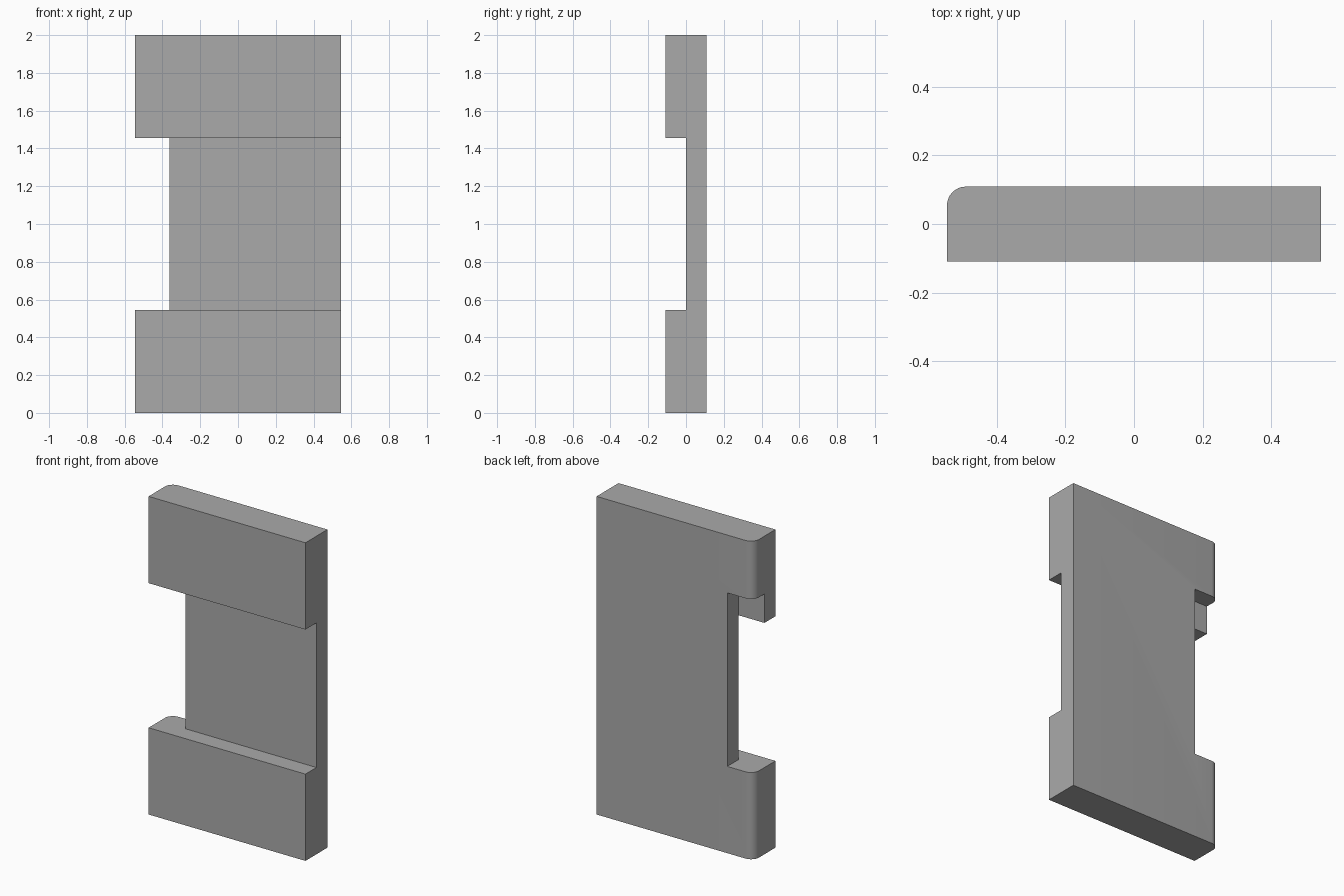
import bpy, bmesh, math
from mathutils import Vector

cube = bpy.data.objects.get("Cube")
if cube:
    bpy.data.objects.remove(cube, do_unlink=True)

U = 2 / 11                      # module: the plate is 11 modules tall
HALF_W, HALF_D, TOP = 3 * U, 0.6 * U, 11 * U
ROUND = 0.055

grey = bpy.data.materials.new("plain_grey")
grey.use_nodes = True
colour = (0.4, 0.4, 0.4, 1)
grey.diffuse_color = colour
grey.node_tree.nodes["Principled BSDF"].inputs["Base Color"].default_value = colour


def box(name, low, high, round_corner=False):
    low, high = Vector(low), Vector(high)
    bm = bmesh.new()
    bmesh.ops.create_cube(bm, size=1)
    for v in bm.verts:
        v.co = (low + high) / 2 + v.co * (high - low)
    if round_corner:            # upright edge at the back right
        edges = [e for e in bm.edges
                 if all(v.co.x < 0 and v.co.y > 0 for v in e.verts)]
        bmesh.ops.bevel(bm, geom=edges, offset=ROUND, segments=8,
                        profile=0.5, affect='EDGES')
    mesh = bpy.data.meshes.new(name)
    bm.to_mesh(mesh)
    bm.free()
    mesh.materials.append(grey)
    obj = bpy.data.objects.new(name, mesh)
    bpy.context.collection.objects.link(obj)
    return obj


# Upright plate with one rounded edge
plate = box("plate", (-HALF_W, -HALF_D, 0), (HALF_W, HALF_D, TOP), True)

# Front channel across the full width, and taller notch in the back half
cutters = [
    box("front_channel_cutter", (-1, -1, 3 * U), (1, 0, 8 * U)),
    box("back_notch_cutter", (-1, -0.02, 3 * U), (-2 * U, 1, 8 * U)),
    box("upper_notch_cutter", (-1, 0, 7 * U), (-2 * U, 1, 9 * U)),
]
bpy.context.view_layer.objects.active = plate
for cutter in cutters:
    cut = plate.modifiers.new(cutter.name, 'BOOLEAN')
    cut.operation = 'DIFFERENCE'
    cut.solver = 'EXACT'
    cut.object = cutter
    bpy.ops.object.modifier_apply(modifier=cut.name)
    bpy.data.objects.remove(cutter, do_unlink=True)

# Smooth the rounded edge, keep the rest crisp
bpy.ops.object.select_all(action='DESELECT')
plate.select_set(True)
bpy.ops.object.shade_smooth_by_angle(angle=math.radians(30))
